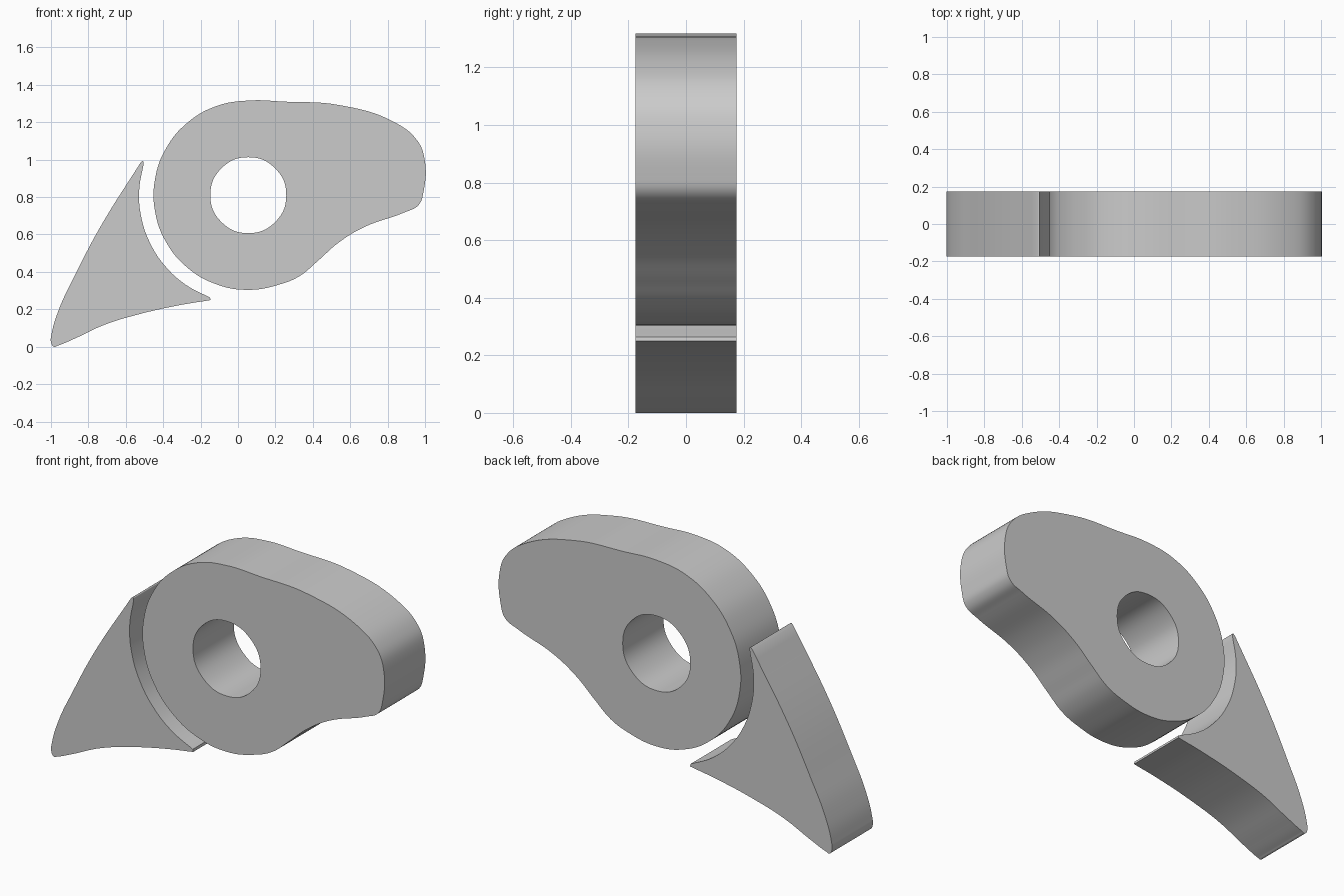
import bpy
from math import sin, cos, radians

HALF_DEPTH = 0.175
CENTRE = (0.055, 0.81)

cube = bpy.data.objects.get("Cube")
if cube:
    bpy.data.objects.remove(cube)

grey = bpy.data.materials.new("plain grey")
grey.use_nodes = True
grey.diffuse_color = (0.6, 0.6, 0.6, 1)
grey.node_tree.nodes["Principled BSDF"].inputs["Base Color"].default_value = (0.6, 0.6, 0.6, 1)


def arc(radius, start, end, count):
    """Points along an arc about the shared centre, angles in degrees."""
    angles = [radians(start + (end - start) * i / (count - 1)) for i in range(count)]
    return [(CENTRE[0] + radius * cos(a), CENTRE[1] + radius * sin(a)) for a in angles]


def plate(name, outlines, corners=()):
    """Extrude smooth closed outlines into an upright plate; listed corners stay sharp."""
    curve = bpy.data.curves.new(name, "CURVE")
    curve.dimensions = "2D"
    curve.fill_mode = "BOTH"
    curve.extrude = HALF_DEPTH
    curve.resolution_u = 8
    for points in outlines:
        spline = curve.splines.new("BEZIER")
        spline.bezier_points.add(len(points) - 1)
        spline.use_cyclic_u = True
        for bp, (x, z) in zip(spline.bezier_points, points):
            bp.co = (x, z, 0)
            kind = "VECTOR" if (x, z) in corners else "AUTO"
            bp.handle_left_type = bp.handle_right_type = kind
    obj = bpy.data.objects.new(name, curve)
    bpy.context.collection.objects.link(obj)
    obj.rotation_euler.x = radians(90)
    bpy.ops.object.select_all(action="DESELECT")
    obj.select_set(True)
    bpy.context.view_layer.objects.active = obj
    bpy.ops.object.convert(target="MESH")
    obj = bpy.context.object
    bpy.ops.object.transform_apply(location=False, rotation=True, scale=False)
    # Weld the caps to the rim and tidy normals
    bpy.ops.object.mode_set(mode="EDIT")
    bpy.ops.mesh.select_all(action="SELECT")
    bpy.ops.mesh.remove_doubles(threshold=0.0002)
    bpy.ops.mesh.normals_make_consistent(inside=False)
    bpy.ops.object.mode_set(mode="OBJECT")
    obj.data.materials.clear()
    obj.data.materials.append(grey)
    bpy.ops.object.shade_smooth_by_angle(angle=radians(35))
    return obj


# Rounded head with a long lobe and a round bore
lobe = [(0.33, 0.378), (0.425, 0.457), (0.54, 0.558), (0.676, 0.64), (0.89, 0.718),
        (0.965, 0.757), (0.992, 0.83), (0.998, 1.0), (0.96, 1.1), (0.837, 1.2),
        (0.54, 1.292), (0.25, 1.31)]
bore = arc(0.203, 0, 315, 8)
plate("lobed_body", [arc(0.506, 90, 290, 11) + lobe, bore])

# Tapered wedge whose hollow side follows the head
hollow = arc(0.584, 163.5, 249.5, 7)
underside = [(-0.147, 0.249), (-0.313, 0.222), (-0.543, 0.17), (-0.714, 0.117),
             (-0.874, 0.043), (-0.965, 0.005), (-0.985, 0.0)]
outer_edge = [(-1.0, 0.025), (-0.997, 0.067), (-0.955, 0.206), (-0.874, 0.377),
              (-0.74, 0.634), (-0.521, 0.984), (-0.508, 0.992)]
sharp = [hollow[0], hollow[-1], underside[0], outer_edge[-2]]
plate("tapered_wedge", [hollow + underside + outer_edge], sharp)
